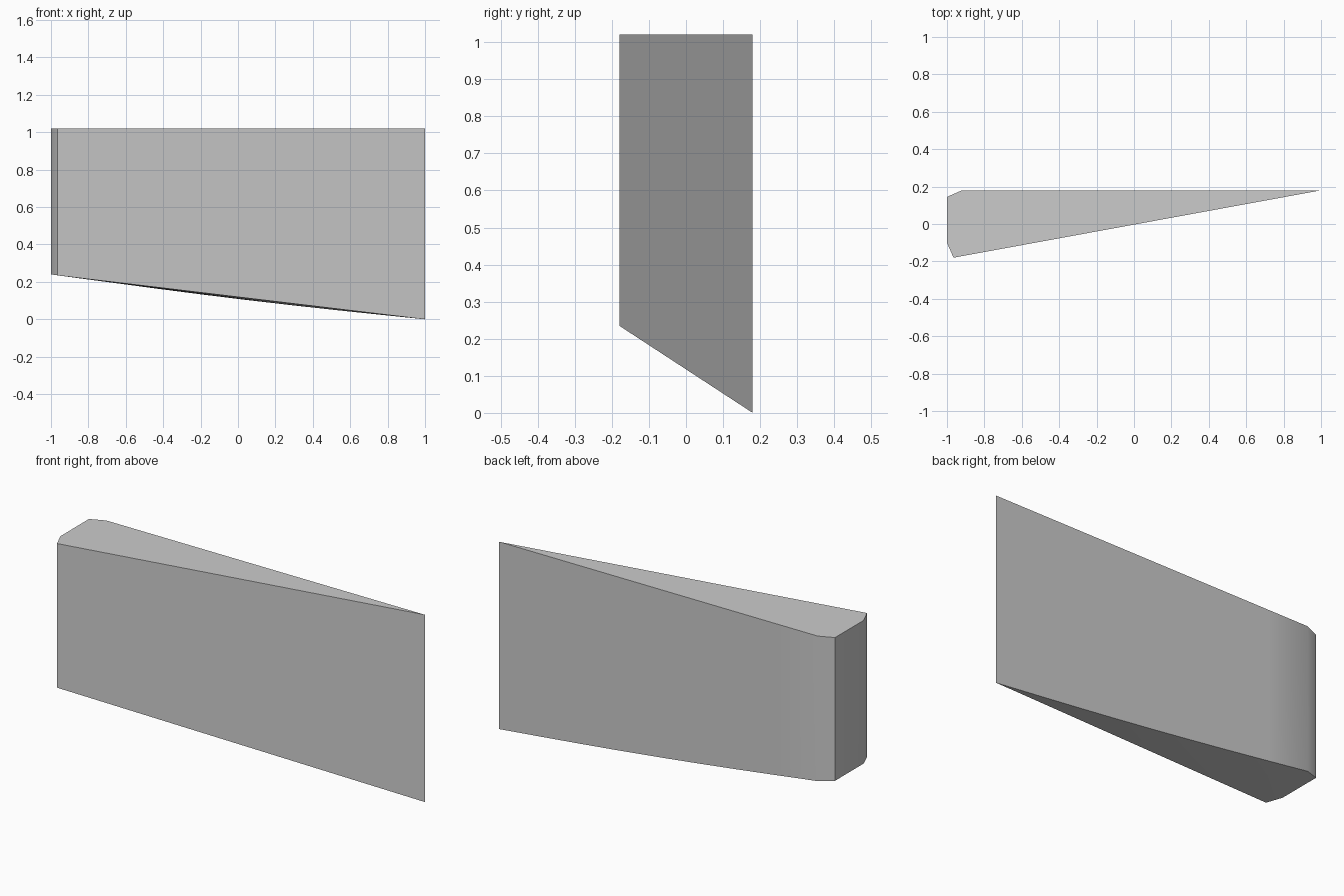
import bpy
import bmesh
import math

cube = bpy.data.objects.get("Cube")
if cube:
    bpy.data.objects.remove(cube, do_unlink=True)

grey = bpy.data.materials.new("plain grey")
grey.use_nodes = True
colour = (0.6, 0.6, 0.6, 1)
grey.diffuse_color = colour
grey.node_tree.nodes["Principled BSDF"].inputs["Base Color"].default_value = colour

TOP = 1.02
# Plan outline of the wedge: x, y and the height of its lower edge
outline = [(-1, -0.1, 0.24), (-0.965, -0.18, 0.235), (1, 0.18, 0)]

# Back lower edge sags slightly between its ends
STEPS = 8
for i in range(1, STEPS + 1):
    t = i / STEPS
    outline.append((1 - 1.92 * t, 0.18, 0.23 * t - 0.011 * math.sin(math.pi * t)))
outline.append((-1, 0.145, 0.24))

# Solid wedge with a level top and a sloping underside
bm = bmesh.new()
lower = [bm.verts.new(p) for p in outline]
upper = [bm.verts.new((x, y, TOP)) for x, y, z in outline]
bm.faces.new(upper)
underside = bm.faces.new(lower[::-1])
count = len(outline)
for i in range(count):
    j = (i + 1) % count
    bm.faces.new((lower[i], lower[j], upper[j], upper[i]))
bmesh.ops.triangulate(bm, faces=[underside])
bmesh.ops.recalc_face_normals(bm, faces=bm.faces)

mesh = bpy.data.meshes.new("wedge_panel")
bm.to_mesh(mesh)
bm.free()
mesh.materials.append(grey)
panel = bpy.data.objects.new("wedge_panel", mesh)
bpy.context.collection.objects.link(panel)

# Soft corner shading with crisp main edges
bpy.context.view_layer.objects.active = panel
panel.select_set(True)
bpy.ops.object.shade_smooth_by_angle(angle=math.radians(30))
